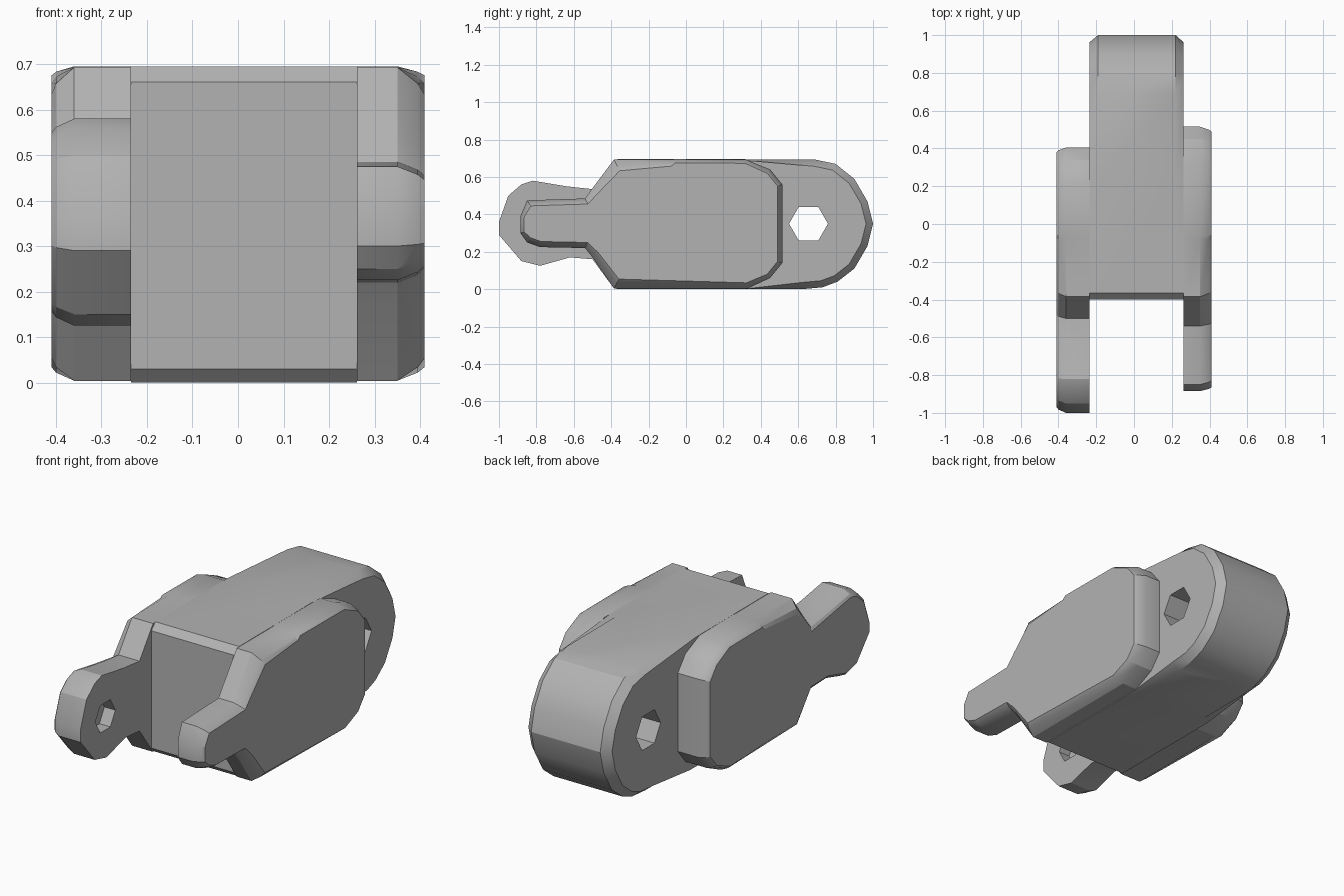
import bpy, bmesh, math
from mathutils import Vector

cube = bpy.data.objects.get("Cube")
if cube:
    bpy.data.objects.remove(cube, do_unlink=True)

grey = bpy.data.materials.new("plain grey")
grey.use_nodes = True
colour = (0.45, 0.45, 0.45, 1)
grey.diffuse_color = colour
grey.node_tree.nodes["Principled BSDF"].inputs["Base Color"].default_value = colour


def shrink(profile, factor):
    """Move each (y, z, inset) point inward along its mitred corner normal."""
    pts = [Vector(p[:2]) for p in profile]
    result = []
    for i, p in enumerate(pts):
        a = (p - pts[i - 1]).normalized()
        b = (pts[(i + 1) % len(pts)] - p).normalized()
        normal = Vector((a.y + b.y, -a.x - b.x)).normalized()
        mitre = max(0.6, normal.dot(Vector((a.y, -a.x))))
        result.append(p + normal * profile[i][2] * factor / mitre)
    return result


def loft(name, profile, sections):
    """Clockwise side profile swept along x; sections are (x, inset factor)."""
    bm = bmesh.new()
    loops = [[bm.verts.new((x, p.x, p.y)) for p in shrink(profile, f)]
             for x, f in sections]
    for lo, hi in zip(loops, loops[1:]):
        for i in range(len(lo)):
            j = (i + 1) % len(lo)
            bm.faces.new((lo[i], lo[j], hi[j], hi[i]))
    bm.faces.new(loops[0])
    bm.faces.new(loops[-1])
    bmesh.ops.recalc_face_normals(bm, faces=bm.faces)
    mesh = bpy.data.meshes.new(name)
    bm.to_mesh(mesh)
    bm.free()
    mesh.materials.append(grey)
    obj = bpy.data.objects.new(name, mesh)
    bpy.context.collection.objects.link(obj)
    return obj


def select(obj):
    bpy.ops.object.select_all(action='DESELECT')
    obj.select_set(True)
    bpy.context.view_layer.objects.active = obj


def drill(obj, sides, radius, x0, x1, y, z):
    """Cut a straight-sided hole running along x."""
    ring = [(y + radius * math.cos(-math.tau * i / sides),
             z + radius * math.sin(-math.tau * i / sides), 0) for i in range(sides)]
    cutter = loft("hole_cutter", ring, [(x0, 0), (x1, 0)])
    cutter.hide_render = True
    mod = obj.modifiers.new("hole", 'BOOLEAN')
    mod.operation, mod.object, mod.solver = 'DIFFERENCE', cutter, 'EXACT'
    select(obj)
    bpy.ops.object.modifier_apply(modifier=mod.name)
    bpy.data.objects.remove(cutter, do_unlink=True)


# Central block with the rounded rear tongue
c = 0.036
core = loft("body_and_tongue", [
    (-.4, .03, 0), (-.4, .66, 0), (-.365, .695, 0), (.25, .695, 0), (.69, .693, c),
    (.8, .67, c), (.9, .59, c), (.97, .47, c), (1, .35, c), (.97, .23, c),
    (.9, .11, c), (.81, .04, c), (.73, .01, c), (.62, 0, c), (.3, 0, 0), (-.37, 0, 0)],
    [(-.235, 1), (-.19, 0), (.22, 0), (.262, 1)])
drill(core, 6, .104, -1, 1, .655, .35)

# Plate with the short pin arm, on the left side
pin_plate = loft("pin_arm_plate", [
    (-.885, .3, .02), (-.885, .39, .02), (-.85, .475, .03), (-.54, .485, .03), (-.5, .54, .04),
    (-.385, .693, .06), (-.08, .693, .035), (-.06, .695, .02), (.32, .693, .02),
    (.45, .64, .025), (.515, .56, .025), (.515, .14, .025), (.45, .06, .025),
    (.33, .004, .03), (-.385, .004, .05), (-.5, .17, .04), (-.54, .22, .03),
    (-.78, .225, .03), (-.85, .25, .03)],
    [(.262, 0), (.35, 0), (.395, .6), (.41, 1)])

# Plate with the longer ear, on the right side
ear_plate = loft("ear_plate", [
    (-1, .29, .03), (-1, .36, .03), (-.95, .5, .03), (-.88, .56, .03), (-.82, .58, .03),
    (-.64, .55, .03), (-.5, .535, .04), (-.385, .693, .06), (-.08, .693, .035),
    (-.06, .695, .02), (.22, .693, .02), (.34, .64, .025), (.405, .56, .025),
    (.405, .14, .025), (.34, .06, .025), (.22, .004, .03), (-.385, .004, .05),
    (-.5, .16, .04), (-.62, .17, .03), (-.78, .125, .03), (-.88, .15, .03)],
    [(-.235, 0), (-.36, 0), (-.4, .6), (-.41, 1)])
# Shallow socket on the inner face of the ear
drill(ear_plate, 6, .085, -.3, -.1, -.79, .35)

for part in (core, pin_plate, ear_plate):
    select(part)
    bpy.ops.object.shade_smooth_by_angle(angle=math.radians(25))
